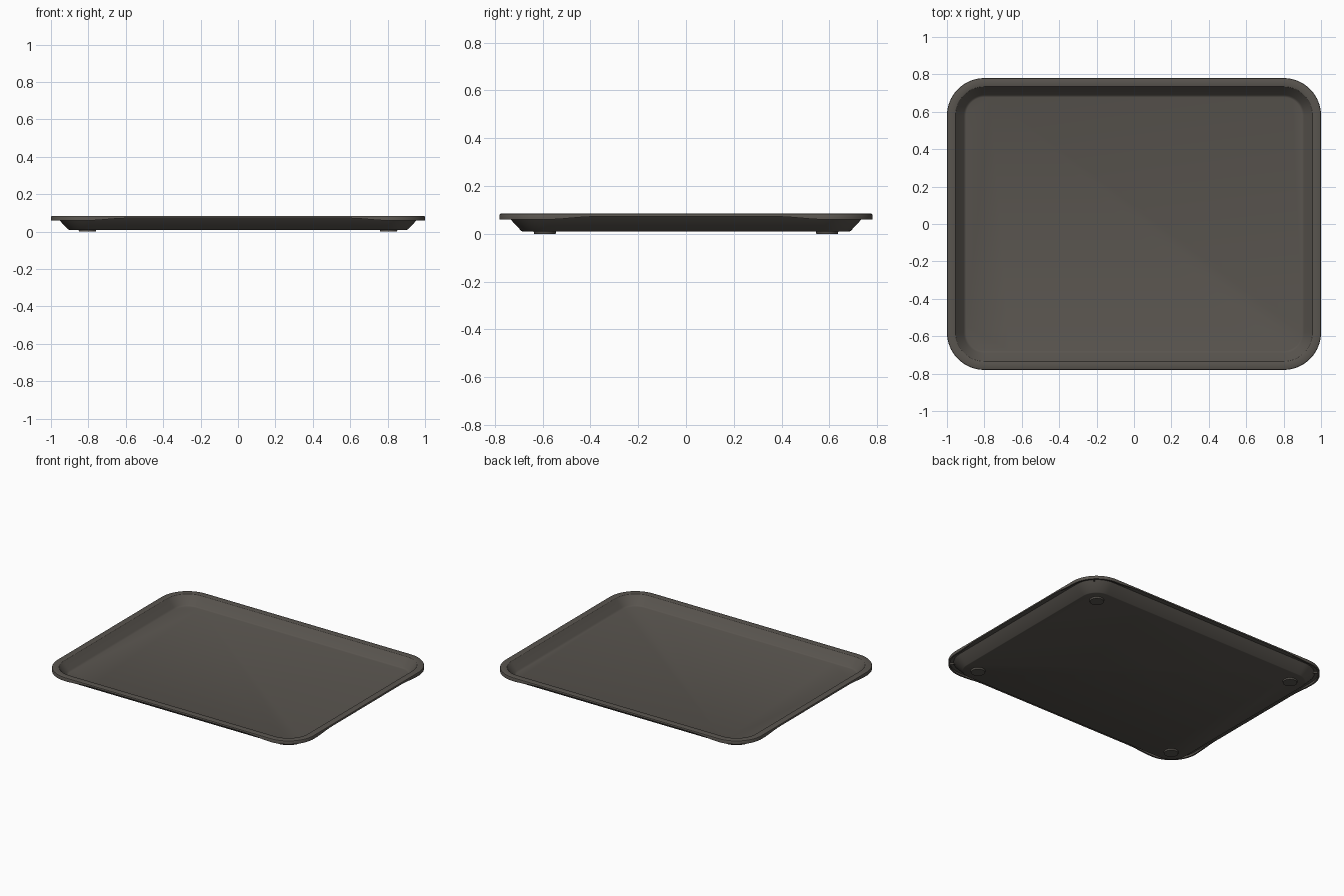
import bpy, bmesh, math
from mathutils import Matrix

if "Cube" in bpy.data.objects:
    bpy.data.objects.remove(bpy.data.objects["Cube"], do_unlink=True)

HALF_X, HALF_Y, RADIUS = 1.0, 0.78, 0.2
RIM_UNDER, SKIRT_LOW, FADE = 0.072, 0.06, 0.2

# One warm dark grey plastic
plastic = bpy.data.materials.new("dark_warm_grey")
plastic.use_nodes = True
colour = (0.1, 0.09, 0.078, 1)
plastic.diffuse_color = colour
bsdf = plastic.node_tree.nodes["Principled BSDF"]
bsdf.inputs["Base Color"].default_value = colour
bsdf.inputs["Roughness"].default_value = 0.6


def finish(name, bm):
    bmesh.ops.recalc_face_normals(bm, faces=bm.faces[:])
    mesh = bpy.data.meshes.new(name)
    bm.to_mesh(mesh)
    bm.free()
    mesh.materials.append(plastic)
    obj = bpy.data.objects.new(name, mesh)
    bpy.context.collection.objects.link(obj)
    bpy.ops.object.select_all(action='DESELECT')
    obj.select_set(True)
    bpy.context.view_layer.objects.active = obj
    bpy.ops.object.shade_smooth_by_angle(angle=math.radians(30))
    return obj


def outline(inset):
    """Rounded rectangle: (x, y, fade), fade 0 at corners and 1 along the sides."""
    cx, cy, r = HALF_X - RADIUS, HALF_Y - RADIUS, RADIUS - inset
    corners = [(cx, cy), (-cx, cy), (-cx, -cy), (cx, -cy)]
    steps = 6
    points = []
    for i, (ox, oy) in enumerate(corners):
        for k in range(17):
            a = math.pi / 2 * (i + k / 16)
            points.append((ox + r * math.cos(a), oy + r * math.sin(a), 0))
        # extra points where the skirt fades into the side
        a = math.pi / 2 * (i + 1)
        x, y = ox + r * math.cos(a), oy + r * math.sin(a)
        dx, dy = -math.sin(a), math.cos(a)
        length = 2 * (cx if i % 2 == 0 else cy)
        for k in range(1, steps + 1):
            t = k / steps
            points.append((x + dx * FADE * t, y + dy * FADE * t, t))
        for k in range(steps, 0, -1):
            t = k / steps
            d = length - FADE * t
            points.append((x + dx * d, y + dy * d, t))
    return points


# Tray shell profile, from floor out over the rim and back under: (inset, height)
SKIRT = None
profile = [
    (0.102, 0.020), (0.096, 0.022), (0.090, 0.028),
    (0.050, 0.078), (0.046, 0.083), (0.040, 0.085),
    (0.006, 0.085), (0.002, 0.083), (0.0, 0.079),
    (0.0, SKIRT), (0.011, SKIRT), (0.011, RIM_UNDER + 0.001),
    (0.034, RIM_UNDER + 0.001), (0.091, 0.012), (0.096, 0.010),
]
bm = bmesh.new()
loops = []
for inset, z in profile:
    ring = []
    for x, y, t in outline(inset):
        smooth = t * t * (3 - 2 * t)
        h = SKIRT_LOW + (RIM_UNDER - SKIRT_LOW) * smooth if z is SKIRT else z
        ring.append(bm.verts.new((x, y, h)))
    loops.append(ring)
for a, b in zip(loops, loops[1:]):
    for i in range(len(a)):
        j = (i + 1) % len(a)
        bm.faces.new((a[i], a[j], b[j], b[i]))
bm.faces.new(loops[0])
bm.faces.new(loops[-1])
finish("tray_shell", bm)

# Round feet and small gussets under the rim, one of each per corner
for sx, side in ((1, "left"), (-1, "right")):
    for sy, end in ((-1, "front"), (1, "back")):
        bm = bmesh.new()
        bmesh.ops.create_cone(bm, cap_ends=True, segments=32, radius1=0.045,
                              radius2=0.048, depth=0.012,
                              matrix=Matrix.Translation((sx * 0.805, sy * 0.59, 0.006)))
        finish(f"{end}_{side}_foot", bm)

        bm = bmesh.new()
        bmesh.ops.create_cube(bm, size=1)
        bmesh.ops.scale(bm, verts=bm.verts[:], vec=(0.034, 0.008, 0.01))
        reach = (RADIUS - 0.024) / math.sqrt(2)
        place = Matrix.Translation((sx * (HALF_X - RADIUS + reach),
                                    sy * (HALF_Y - RADIUS + reach), 0.069))
        turn = Matrix.Rotation(sx * sy * math.pi / 4, 4, 'Z')
        bmesh.ops.transform(bm, verts=bm.verts[:], matrix=place @ turn)
        finish(f"{end}_{side}_rim_gusset", bm)
